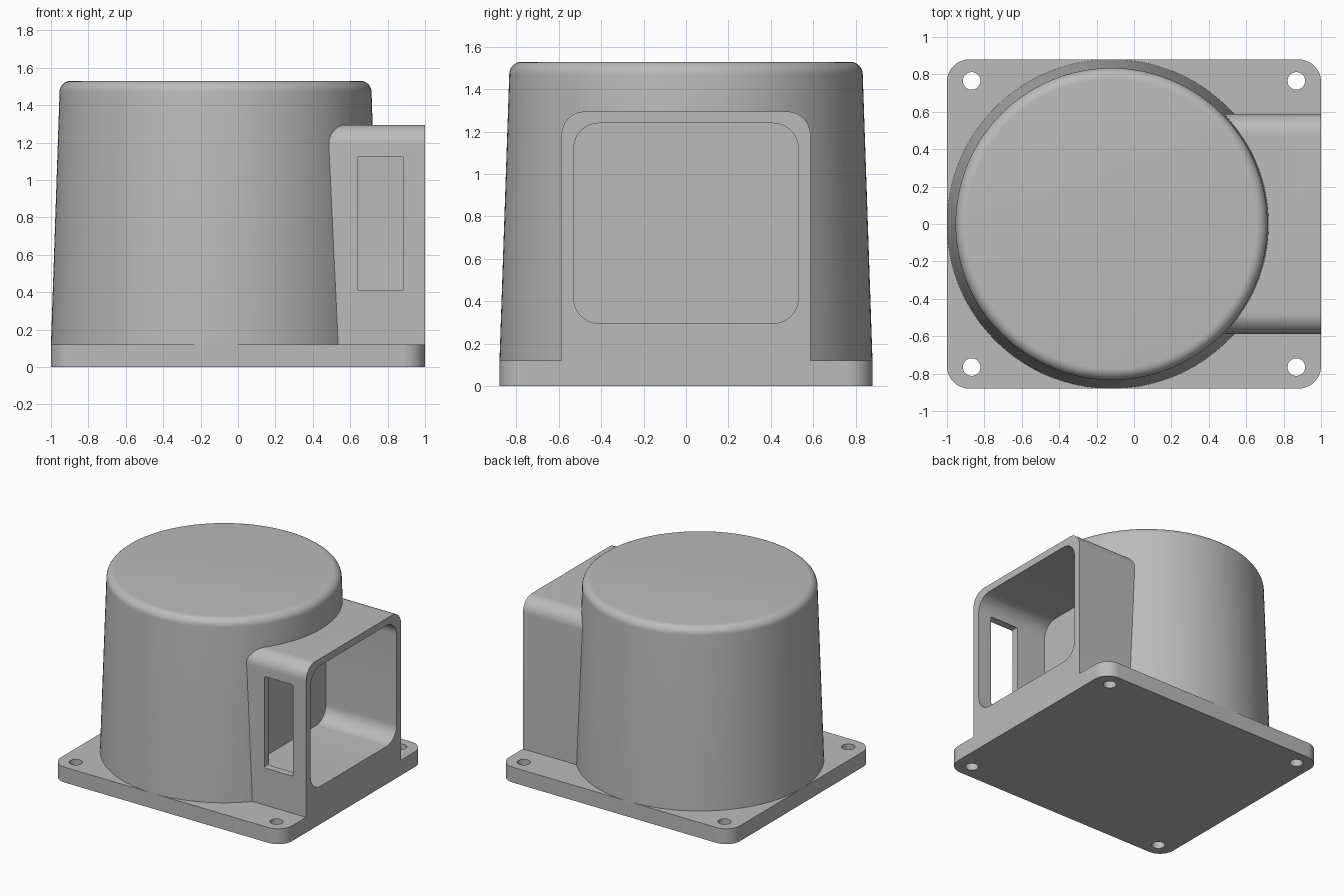
import bpy
import bmesh
from math import cos, sin, pi, radians
from mathutils import Vector

if "Cube" in bpy.data.objects:
    bpy.data.objects.remove(bpy.data.objects["Cube"], do_unlink=True)

grey = bpy.data.materials.new("plain_grey")
grey.use_nodes = True
grey.diffuse_color = (0.5, 0.5, 0.5, 1)
grey.node_tree.nodes["Principled BSDF"].inputs["Base Color"].default_value = grey.diffuse_color


def finish(name, bm):
    bmesh.ops.recalc_face_normals(bm, faces=bm.faces)
    mesh = bpy.data.meshes.new(name)
    bm.to_mesh(mesh)
    bm.free()
    mesh.materials.append(grey)
    obj = bpy.data.objects.new(name, mesh)
    bpy.context.collection.objects.link(obj)
    return obj


def rounded_rect(u0, u1, v0, v1, r_low, r_high, steps=12):
    """Outline whose two low and two high corners have their own radius."""
    points = []
    corners = [(u1, v1, r_high, 0), (u0, v1, r_high, 1), (u0, v0, r_low, 2), (u1, v0, r_low, 3)]
    for u, v, r, quarter in corners:
        if r == 0:
            points.append((u, v))
            continue
        cu = u - r if u == u1 else u + r
        cv = v - r if v == v1 else v + r
        for i in range(steps + 1):
            a = (quarter + i / steps) * pi / 2
            points.append((cu + r * cos(a), cv + r * sin(a)))
    return points


def prism(name, outline, axis, lo, hi):
    """Extrude a 2D outline along the x, y or z axis."""
    place = {"x": lambda u, v, w: (w, u, v),
             "y": lambda u, v, w: (u, w, v),
             "z": lambda u, v, w: (u, v, w)}[axis]
    bm = bmesh.new()
    face = bm.faces.new([bm.verts.new(place(u, v, lo)) for u, v in outline])
    moved = bmesh.ops.extrude_face_region(bm, geom=[face])["geom"]
    bmesh.ops.translate(bm, vec=Vector(place(0, 0, hi - lo)),
                        verts=[g for g in moved if isinstance(g, bmesh.types.BMVert)])
    return finish(name, bm)


def lathe(name, profile, cx, cy, sides):
    """Closed solid of revolution from (radius, height) rings."""
    bm = bmesh.new()
    rings = [[bm.verts.new((cx + r * cos(2 * pi * i / sides), cy + r * sin(2 * pi * i / sides), z))
              for i in range(sides)] for r, z in profile]
    for a, b in zip(rings, rings[1:]):
        for i in range(sides):
            j = (i + 1) % sides
            bm.faces.new((a[i], a[j], b[j], b[i]))
    bm.faces.new(rings[0])
    bm.faces.new(rings[-1])
    return finish(name, bm)


def combine(target, tool, operation):
    mod = target.modifiers.new(operation.lower(), "BOOLEAN")
    mod.operation, mod.solver, mod.object = operation, "EXACT", tool
    bpy.context.view_layer.objects.active = target
    bpy.ops.object.modifier_apply(modifier=mod.name)
    bpy.data.objects.remove(tool, do_unlink=True)


def smooth(obj):
    bpy.ops.object.select_all(action="DESELECT")
    obj.select_set(True)
    bpy.context.view_layer.objects.active = obj
    bpy.ops.object.shade_smooth_by_angle(angle=radians(25))


BASE_TOP = 0.12

# Base plate with four screw holes
base = prism("base_plate", rounded_rect(-1, 1, -0.88, 0.88, 0.12, 0.12), "z", 0, BASE_TOP)
for x in (-0.868, 0.868):
    for y in (-0.765, 0.765):
        combine(base, lathe("hole_cutter", [(0.047, -0.1), (0.047, 0.3)], x, y, 32), "DIFFERENCE")

# Tapered drum with a rounded top rim
TOP, RIM, R_TOP = 1.53, 0.06, 0.834
profile = [(0.88, BASE_TOP)]
for i in range(9):
    a = i / 8 * pi / 2
    profile.append((R_TOP - RIM + RIM * cos(a), TOP - RIM + RIM * sin(a)))
housing = lathe("drum_housing", profile, -0.12, 0, 128)

# Side duct, open at its outer end and joined to the drum
duct = prism("duct", rounded_rect(-0.587, 0.587, BASE_TOP, 1.295, 0, 0.11), "x", 0.1, 1)
combine(housing, duct, "UNION")

# Duct cavity and the slot through its front wall
cavity = prism("cavity_cutter", rounded_rect(-0.53, 0.53, 0.295, 1.24, 0.12, 0.12), "x", 0.39, 1.2)
combine(housing, cavity, "DIFFERENCE")
slot = prism("slot_cutter", rounded_rect(0.64, 0.885, 0.41, 1.125, 0.01, 0.01, 4), "y", -0.8, -0.3)
combine(housing, slot, "DIFFERENCE")

for part in (base, housing):
    smooth(part)
